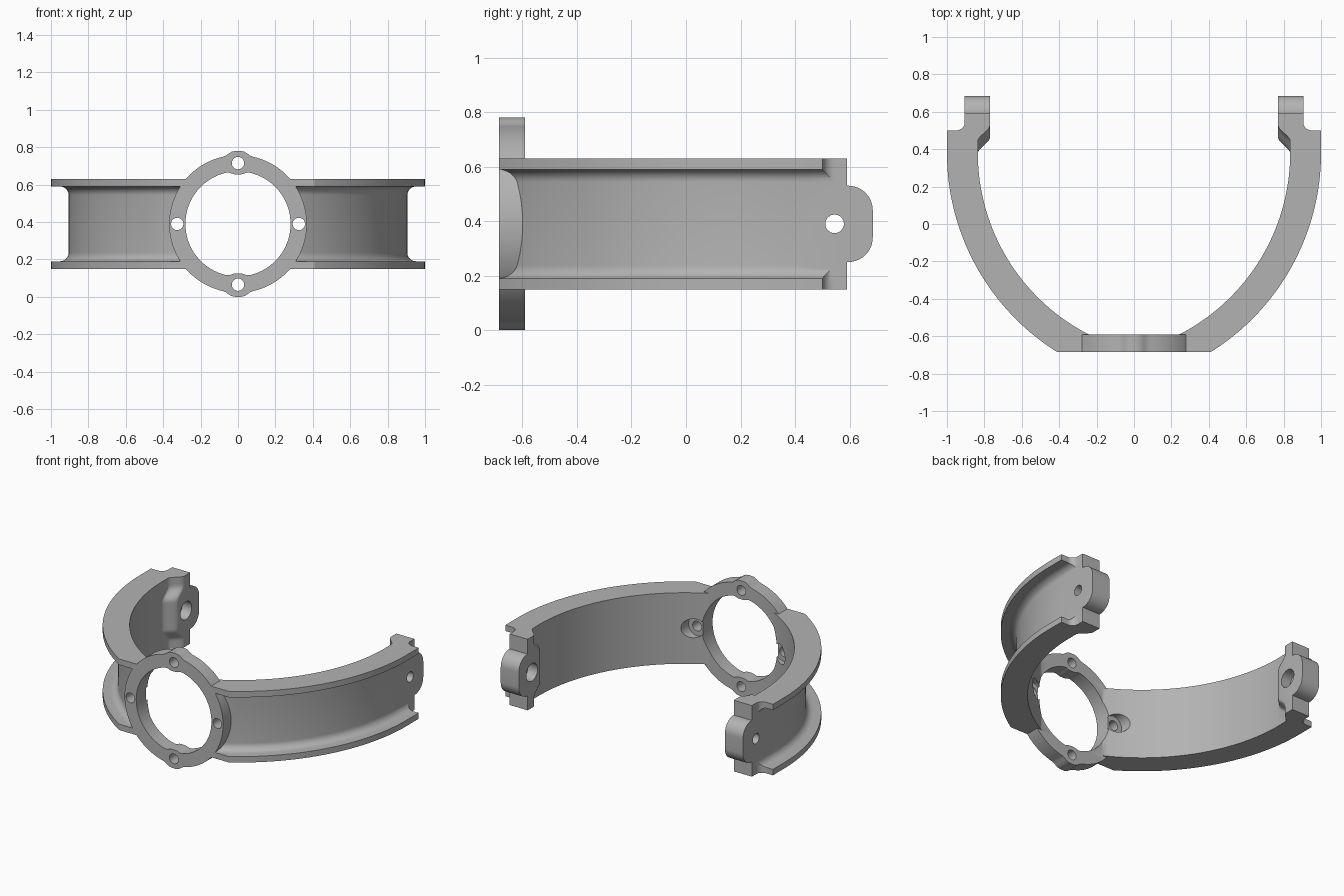
import bpy, bmesh
from math import sin, cos, pi, asin, radians, exp
from mathutils import Vector

if "Cube" in bpy.data.objects:
    bpy.data.objects.remove(bpy.data.objects["Cube"])

MID = 0.39               # height of the ring centre
FRONT, BACK = -0.685, -0.59
ARC_X, ARC_Y = -0.256, 0.38   # centre of the right arm's bend
R_OUT, R_FLOOR, R_IN = 1.256, 1.161, 1.091

grey = bpy.data.materials.new("satin_grey")
grey.use_nodes = True
grey.diffuse_color = (0.45, 0.45, 0.45, 1)
grey.node_tree.nodes["Principled BSDF"].inputs["Base Color"].default_value = grey.diffuse_color


def loft(name, sections):
    """Closed solid through a list of equal-length point loops."""
    bm = bmesh.new()
    loops = [[bm.verts.new(p) for p in s] for s in sections]
    n = len(loops[0])
    for a, b in zip(loops, loops[1:]):
        for i in range(n):
            j = (i + 1) % n
            bm.faces.new((a[i], a[j], b[j], b[i]))
    bm.faces.new(loops[0][::-1])
    bm.faces.new(loops[-1])
    bmesh.ops.recalc_face_normals(bm, faces=bm.faces)
    mesh = bpy.data.meshes.new(name)
    bm.to_mesh(mesh)
    bm.free()
    mesh.materials.append(grey)
    ob = bpy.data.objects.new(name, mesh)
    bpy.context.collection.objects.link(ob)
    return ob


def prism_y(name, pts, y0, y1):
    return loft(name, [[(x, y, z) for x, z in pts] for y in (y0, y1)])


def prism_x(name, pts, x0, x1):
    return loft(name, [[(x, y, z) for y, z in pts] for x in (x0, x1)])


def circle(cx, cy, r, n=40):
    return [(cx + r * cos(2 * pi * i / n), cy + r * sin(2 * pi * i / n)) for i in range(n)]


def arc(cx, cy, r, a0, a1, n):
    return [(cx + r * cos(a0 + (a1 - a0) * i / n), cy + r * sin(a0 + (a1 - a0) * i / n))
            for i in range(n + 1)]


def smooth(t):
    t = min(1, max(0, t))
    return t * t * (3 - 2 * t)


def combine(target, other, mode):
    """Boolean that consumes the second solid."""
    mod = target.modifiers.new(mode, 'BOOLEAN')
    mod.operation, mod.solver, mod.object = mode, 'EXACT', other
    bpy.ops.object.select_all(action='DESELECT')
    bpy.context.view_layer.objects.active = target
    target.select_set(True)
    bpy.ops.object.modifier_apply(modifier=mod.name)
    bpy.data.objects.remove(other)


# Curved yoke, drawn in plan and extruded
half_out = [(0.905, 0.59)] + arc(0.95, 0.545, 0.045, pi, 1.5 * pi, 8) + [(1.0, 0.5)]
half_out += arc(ARC_X, ARC_Y, R_OUT, 0, -asin((ARC_Y - FRONT) / R_OUT), 40)
half_in = arc(ARC_X, ARC_Y, R_IN, -asin((ARC_Y - BACK) / R_IN), 0, 40) + [(0.835, 0.59)]
plan = half_out + [(-x, y) for x, y in half_out[::-1]]
plan += [(-x, y) for x, y in half_in[::-1]] + half_in
yoke = loft("yoke_bracket", [[(x, y, z) for x, y in plan] for z in (0.15, 0.63)])

# Rounded pads inside the arm tips
for s in (1, -1):
    sections = []
    for i in range(33):
        dz = -0.24 + 0.48 * i / 32
        start = 0.44 - 0.065 * smooth((0.18 - abs(dz)) / 0.08)
        edge = [(0.836 - 0.066 * smooth(k / 12), start + 0.09 * k / 12) for k in range(13)]
        loop = [(0.87, 0.59), (0.87, start)] + edge + [(0.77, 0.59)]
        sections.append([(s * x, y, MID + dz) for x, y in loop])
    combine(yoke, loft("tip_pad", sections), 'UNION')

    # Rounded lug at the end of each arm
    r = 0.09
    lug = [(0.55, MID - 0.14)] + arc(0.685 - r, MID - 0.14 + r, r, -pi / 2, 0, 10)
    lug += arc(0.685 - r, MID + 0.14 - r, r, 0, pi / 2, 10) + [(0.55, MID + 0.14)]
    combine(yoke, prism_x("lug", lug, s * 0.77, s * 0.93), 'UNION')

# Outer channel with filleted floor, swept along each arm
f = 0.047
section = [(1.35, -0.2)] + arc(R_FLOOR + f, -0.2 + f, f, -pi / 2, -pi, 8)
section += arc(R_FLOOR + f, 0.2 - f, f, pi, pi / 2, 8) + [(1.35, 0.2)]
for s in (1, -1):
    sweep = [[(s * (ARC_X + q), 0.8, MID + z) for q, z in section]]
    for i in range(46):
        a = -radians(72) * i / 45
        sweep.append([(s * (ARC_X + q * cos(a)), ARC_Y + q * sin(a), MID + z) for q, z in section])
    combine(yoke, loft("channel_cutter", sweep), 'DIFFERENCE')


# Front ring with swellings around the upper and lower screw holes
def polar(radius, swell, n=144):
    pts = []
    for i in range(n):
        a = 2 * pi * i / n
        off = abs(abs(a - pi) - pi / 2) / radians(8.5)
        q = radius + swell * exp(-off ** 4)
        pts.append((q * cos(a), MID + q * sin(a)))
    return pts


combine(yoke, prism_y("ring", polar(0.368, 0.022), FRONT, BACK), 'UNION')
combine(yoke, prism_y("ring_opening", polar(0.281, -0.016), -0.8, -0.4), 'DIFFERENCE')

# Screw holes round the ring, with pockets behind the side ones
for dx, dz in ((1, 0), (-1, 0), (0, 1), (0, -1)):
    x, z = 0.325 * dx, MID + 0.325 * dz
    combine(yoke, prism_y("screw_hole", circle(x, z, 0.033), -0.8, -0.4), 'DIFFERENCE')
    if dx:
        combine(yoke, prism_y("screw_pocket", circle(x, z, 0.064), -0.582, -0.3), 'DIFFERENCE')

# Pivot holes with wider recesses on the inside of the tips
for s in (1, -1):
    combine(yoke, prism_x("pivot_hole", circle(0.545, MID, 0.034), s * 0.7, s * 1.1), 'DIFFERENCE')
    combine(yoke, prism_x("pivot_recess", circle(0.545, MID, 0.06), s * 0.7, s * 0.84), 'DIFFERENCE')

bpy.ops.object.select_all(action='DESELECT')
bpy.context.view_layer.objects.active = yoke
yoke.select_set(True)
bpy.ops.object.shade_smooth_by_angle(angle=radians(30))
